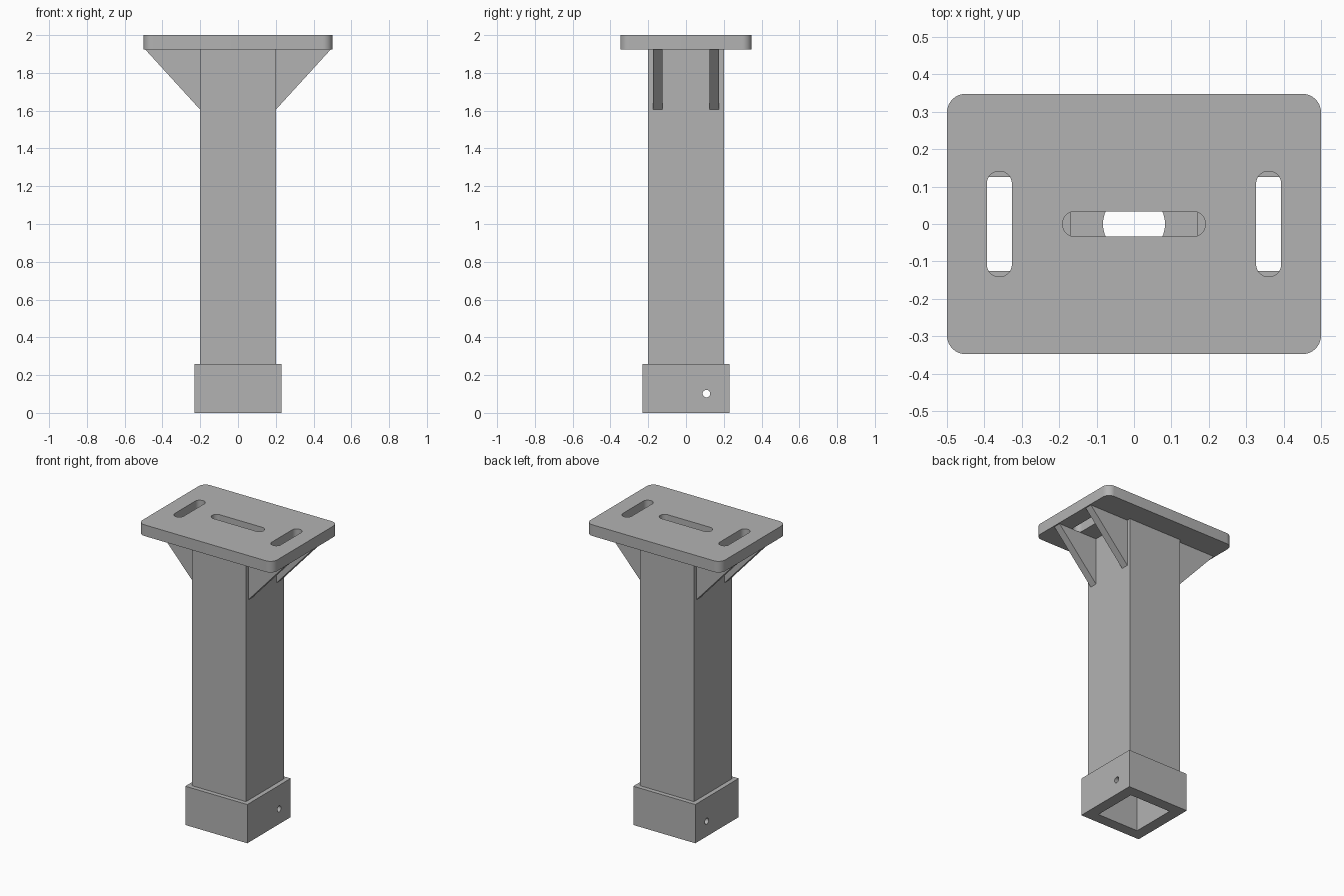
import bpy
import bmesh
from math import cos, sin, pi, radians
from mathutils import Matrix

if "Cube" in bpy.data.objects:
    bpy.data.objects.remove(bpy.data.objects["Cube"], do_unlink=True)

GREY = (0.45, 0.45, 0.45, 1.0)
metal = bpy.data.materials.new("plain grey metal")
metal.use_nodes = True
metal.diffuse_color = GREY
metal.node_tree.nodes["Principled BSDF"].inputs["Base Color"].default_value = GREY


def rounded(hx, hy, r=0.0, steps=10, cx=0.0, cy=0.0):
    """Outline of a rectangle with half sizes hx, hy and corner radius r."""
    if r == 0:
        return [(cx + sx * hx, cy + sy * hy)
                for sx, sy in ((1, 1), (-1, 1), (-1, -1), (1, -1))]
    pts = []
    for q, (sx, sy) in enumerate(((1, 1), (-1, 1), (-1, -1), (1, -1))):
        for i in range(steps + 1):
            a = (q + i / steps) * pi / 2
            pts.append((cx + sx * (hx - r) + r * cos(a),
                        cy + sy * (hy - r) + r * sin(a)))
    return pts


def prism(name, outline, z0, z1, turn=None):
    """Extrude an outline along z, then optionally turn it."""
    bm = bmesh.new()
    face = bm.faces.new([bm.verts.new((x, y, z0)) for x, y in outline])
    top = bmesh.ops.extrude_face_region(bm, geom=[face])["geom"]
    bmesh.ops.translate(bm, vec=(0, 0, z1 - z0),
                        verts=[v for v in top if isinstance(v, bmesh.types.BMVert)])
    if turn:
        bm.transform(turn)
    bmesh.ops.remove_doubles(bm, verts=bm.verts, dist=1e-5)
    bmesh.ops.recalc_face_normals(bm, faces=bm.faces)
    mesh = bpy.data.meshes.new(name)
    bm.to_mesh(mesh)
    bm.free()
    mesh.materials.append(metal)
    obj = bpy.data.objects.new(name, mesh)
    bpy.context.collection.objects.link(obj)
    return obj


def cut(obj, *cutters):
    """Subtract the cutters from obj, then drop them."""
    for cutter in cutters:
        mod = obj.modifiers.new("cut", "BOOLEAN")
        mod.operation = "DIFFERENCE"
        mod.solver = "EXACT"
        mod.object = cutter
        bpy.context.view_layer.objects.active = obj
        bpy.ops.object.modifier_apply(modifier=mod.name)
        bpy.data.objects.remove(cutter, do_unlink=True)


def circle(r, cx=0.0, cy=0.0, n=40):
    return [(cx + r * cos(2 * pi * i / n), cy + r * sin(2 * pi * i / n))
            for i in range(n)]


COLLAR_TOP, PLATE_BASE, HEIGHT = 0.26, 1.925, 2.0
SLOT = 0.0335

# Top plate with one centre slot and two side slots
plate = prism("top_plate", rounded(0.5, 0.348, 0.05), PLATE_BASE, HEIGHT)
cut(plate, prism("centre_slot", rounded(0.191, SLOT, SLOT - 0.0005), 1.8, 2.1),
    *[prism("side_slot", rounded(SLOT, 0.141, SLOT - 0.0005, cx=s * 0.36), 1.8, 2.1)
      for s in (-1, 1)])

# Hollow square post
post = prism("post", rounded(0.2, 0.2), COLLAR_TOP, PLATE_BASE)
cut(post, prism("post_bore", rounded(0.17, 0.17), 0.1, 2.1))

# Inner floor with a round cable hole
floor = prism("post_floor", rounded(0.17, 0.17), COLLAR_TOP, COLLAR_TOP + 0.03)
cut(floor, prism("cable_hole", circle(0.083), 0.1, 0.5))

# Base collar with a square socket and a pin hole across it
collar = prism("base_collar", rounded(0.23, 0.23), 0.0, COLLAR_TOP)
across = Matrix(((0, 0, 1), (1, 0, 0), (0, 1, 0))).to_4x4()
cut(collar, prism("socket", rounded(0.155, 0.155), -0.1, 0.5),
    prism("pin_hole", circle(0.02, 0.108, 0.102, 24), -0.5, 0.5, across))

# Two triangular gussets on each side of the post
upright = Matrix.Rotation(radians(90), 4, "X")
for sx, side in ((1, "left"), (-1, "right")):
    triangle = [(sx * 0.2, 1.605), (sx * 0.2, PLATE_BASE), (sx * 0.492, PLATE_BASE)]
    for sy, end in ((1, "back"), (-1, "front")):
        prism(f"{side}_{end}_gusset", triangle,
              sy * 0.15 - 0.025, sy * 0.15 + 0.025, upright)

# Smooth the rounded corners and holes, keep the edges sharp
bpy.ops.object.select_all(action="DESELECT")
for obj in (plate, floor, collar):
    obj.select_set(True)
bpy.context.view_layer.objects.active = plate
bpy.ops.object.shade_smooth_by_angle(angle=radians(30))
